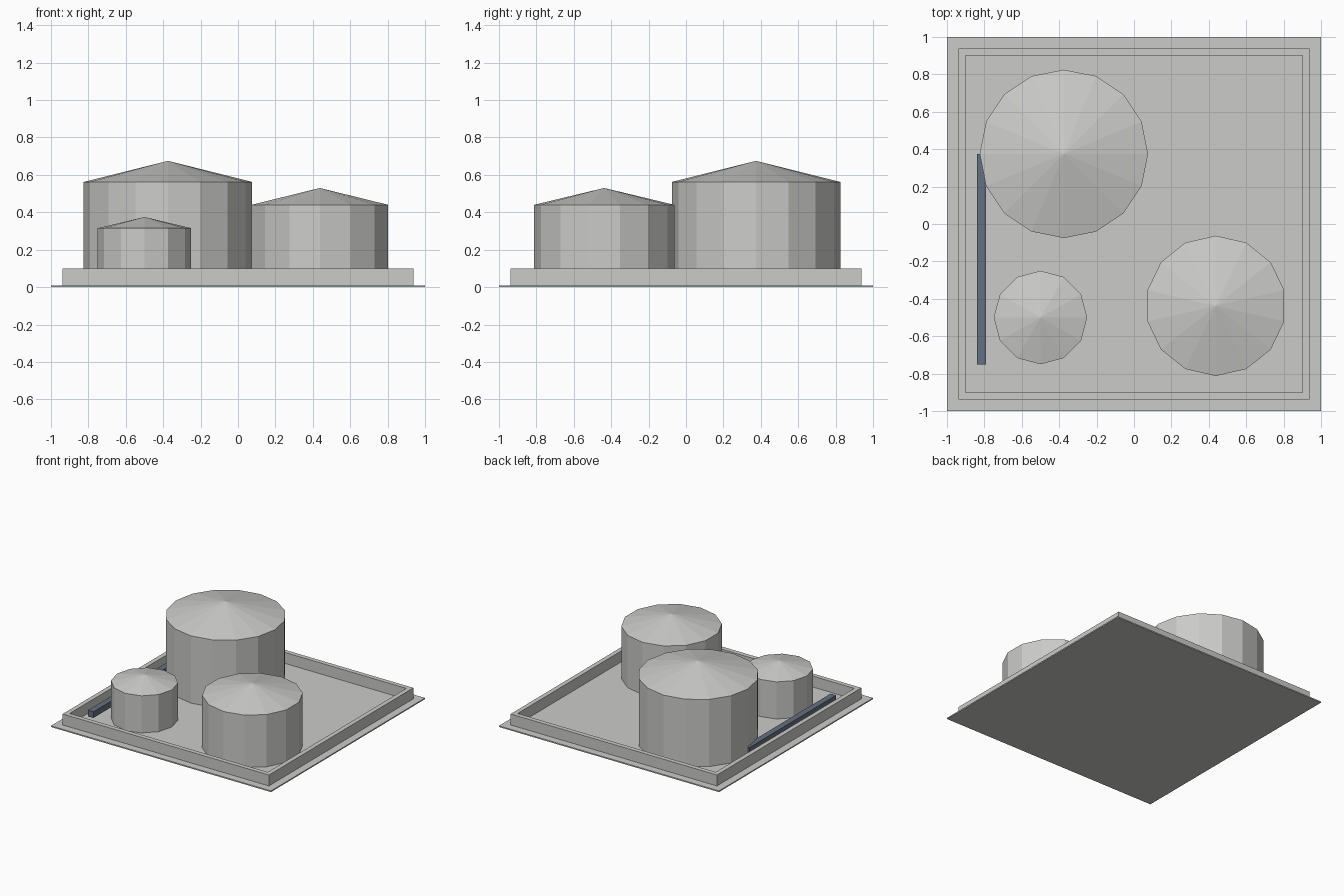
import bpy
import bmesh
from math import sin, cos, tau

cube = bpy.data.objects.get("Cube")
if cube:
    bpy.data.objects.remove(cube, do_unlink=True)


def make_material(name, rgb):
    mat = bpy.data.materials.new(name)
    mat.use_nodes = True
    colour = (*rgb, 1)
    mat.diffuse_color = colour
    mat.node_tree.nodes["Principled BSDF"].inputs["Base Color"].default_value = colour
    return mat


grey = make_material("light_grey", (0.6, 0.6, 0.585))
blue = make_material("slate_blue", (0.13, 0.16, 0.215))


def add_object(name, bm, mat):
    bmesh.ops.recalc_face_normals(bm, faces=bm.faces)
    mesh = bpy.data.meshes.new(name)
    bm.to_mesh(mesh)
    bm.free()
    mesh.materials.append(mat)
    obj = bpy.data.objects.new(name, mesh)
    bpy.context.collection.objects.link(obj)
    return obj


def box(name, low, high, mat):
    bm = bmesh.new()
    bmesh.ops.create_cube(bm, size=1)
    for v in bm.verts:
        v.co = [a if c < 0 else b for a, b, c in zip(low, high, v.co)]
    return add_object(name, bm, mat)


def square_ring(name, inner, outer, z0, z1, mat):
    """Square wall: a four-cornered cross-section swept around the corners."""
    bm = bmesh.new()
    section = [(outer, z0), (outer, z1), (inner, z1), (inner, z0)]
    corners = [(1, 1), (-1, 1), (-1, -1), (1, -1)]
    loops = [[bm.verts.new((sx * r, sy * r, z)) for r, z in section]
             for sx, sy in corners]
    for i in range(4):
        a, b = loops[i], loops[(i + 1) % 4]
        for j in range(4):
            k = (j + 1) % 4
            bm.faces.new((a[j], b[j], b[k], a[k]))
    return add_object(name, bm, mat)


def tank(name, x, y, radius, sides, eave, apex, mat):
    """Faceted storage tank with a shallow conical roof."""
    bm = bmesh.new()
    rings = []
    for z in (GROUND, eave):
        rings.append([bm.verts.new((x + radius * sin(tau * i / sides),
                                    y + radius * cos(tau * i / sides), z))
                      for i in range(sides)])
    tip = bm.verts.new((x, y, apex))
    low, top = rings
    bm.faces.new(low)
    for i in range(sides):
        k = (i + 1) % sides
        bm.faces.new((low[i], low[k], top[k], top[i]))
        bm.faces.new((top[i], top[k], tip))
    return add_object(name, bm, mat)


GROUND = 0.01

# Ground slab and containment wall
box("ground_slab", (-1, -1, 0), (1, 1, GROUND), grey)
square_ring("containment_wall", 0.9, 0.9375, GROUND, 0.1, grey)

# Storage tanks
tank("large_tank", -0.375, 0.375, 0.45, 16, 0.5625, 0.675, grey)
tank("medium_tank", 0.4375, -0.4375, 0.375, 14, 0.44, 0.53, grey)
tank("small_tank", -0.5, -0.5, 0.25, 12, 0.315, 0.375, grey)

# Square pipe along the right side
box("pipe", (-0.84, -0.75, 0.035), (-0.79, 0.375, 0.085), blue)
